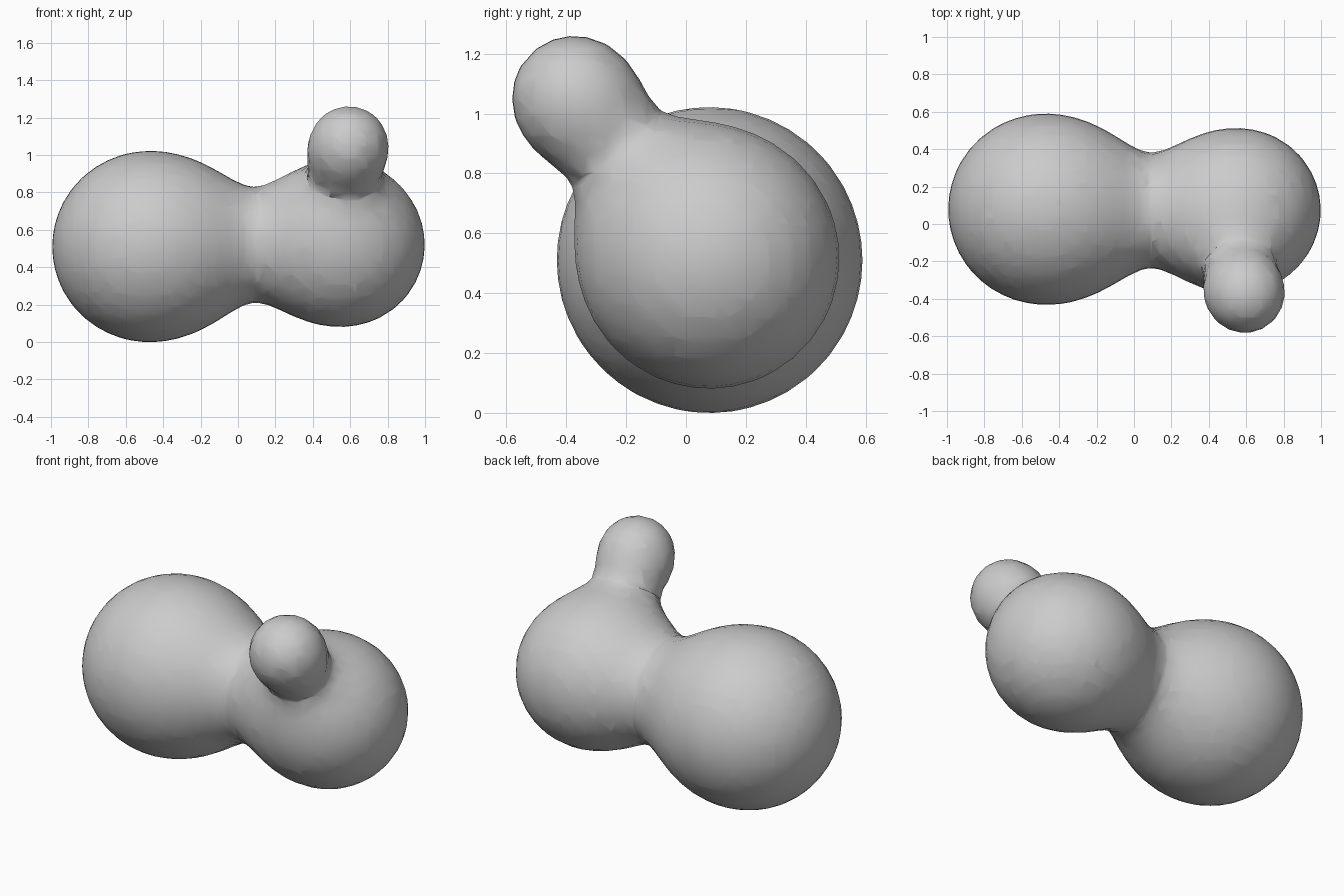
import bpy
from mathutils import Vector

if "Cube" in bpy.data.objects:
    bpy.data.objects.remove(bpy.data.objects["Cube"])

# Blended lobes: (centre, strength) of an inverse-square field, surface at 1
LOBES = [
    (Vector((-0.497, 0.08, 0.511)), 0.229),    # large lobe
    (Vector((0.58, 0.08, 0.515)), 0.150),      # medium lobe
    (Vector((0.597, -0.382, 1.064)), 0.027),   # small knob
]

# Metaball family gives the rough blended body
meta = bpy.data.metaballs.new("blob_field")
meta.resolution = 0.06
meta.render_resolution = 0.06
meta.threshold = 0.88
for centre, strength in LOBES:
    ball = meta.elements.new(type='BALL')
    ball.co = centre
    ball.radius = 2.1 * strength ** 0.5
    ball.stiffness = 2.0
meta.elements[2].radius = 0.43
source = bpy.data.objects.new("blob_field", meta)
bpy.context.collection.objects.link(source)
bpy.context.view_layer.update()

graph = bpy.context.evaluated_depsgraph_get()
mesh = bpy.data.meshes.new_from_object(source.evaluated_get(graph))
mesh.name = "blob_body"
body = bpy.data.objects.new("blob_body", mesh)
bpy.context.collection.objects.link(body)
bpy.data.objects.remove(source)


def settle(p):
    """Slide a point along the field gradient onto the blended surface."""
    for _ in range(12):
        field, grad = 0.0, Vector()
        for centre, strength in LOBES:
            d = p - centre
            q = max(d.length_squared, 1e-6)
            field += strength / q
            grad -= d * (2 * strength / (q * q))
        # Newton step on field ** -0.5, which behaves like a distance
        g = field ** -0.5
        dg = grad * (-0.5 * field ** -1.5)
        step = dg * ((1 - g) / max(dg.length_squared, 0.3))
        if step.length > 0.05:
            step *= 0.05 / step.length
        p = p + step
    return p


# Wide soft necks between the lobes
for v in mesh.vertices:
    v.co = settle(v.co.copy())
for poly in mesh.polygons:
    poly.use_smooth = True

# Rest the body on the ground
lowest = min(v.co.z for v in mesh.vertices)
for v in mesh.vertices:
    v.co.z -= lowest
